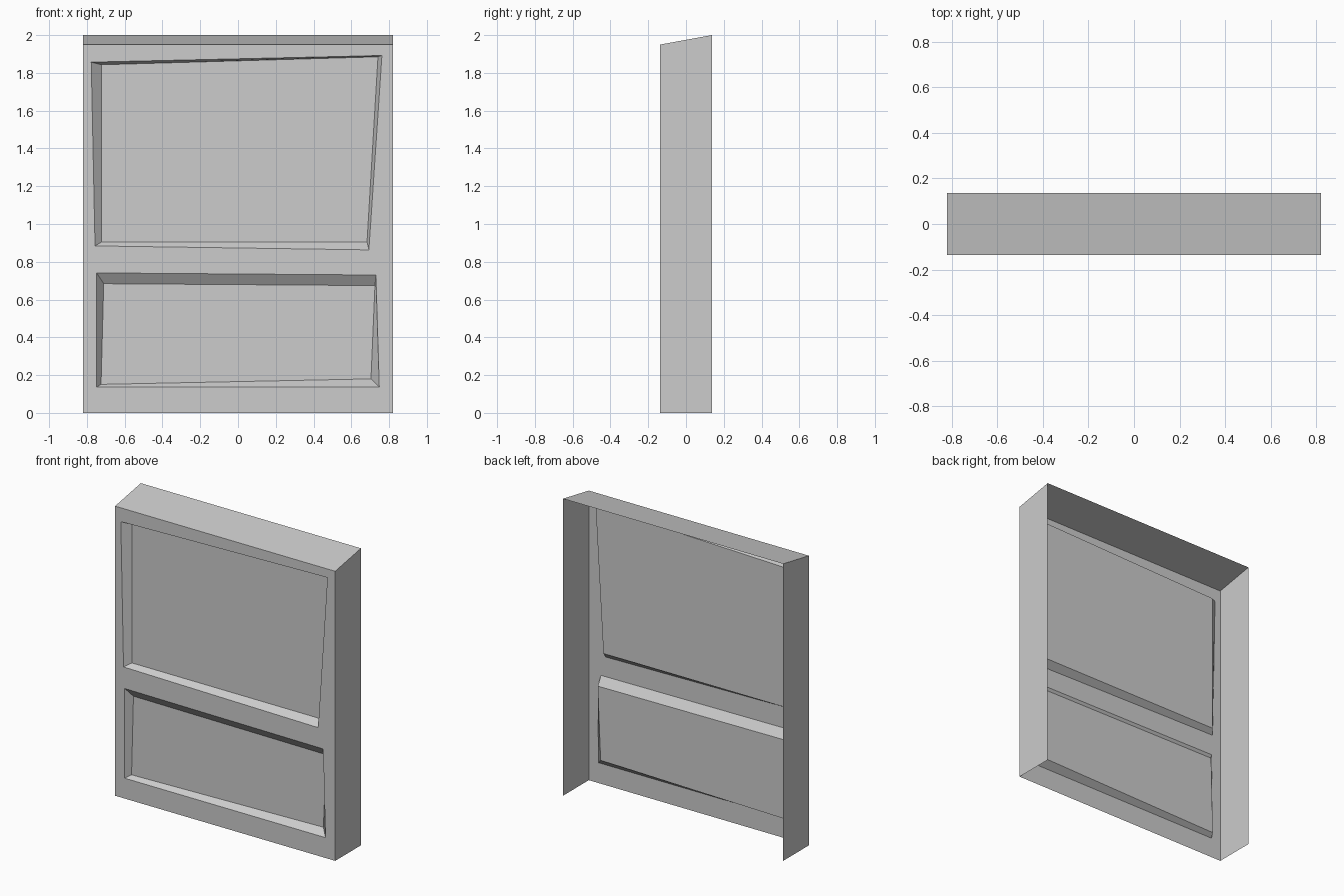
import bpy
import bmesh

cube = bpy.data.objects.get("Cube")
if cube:
    bpy.data.objects.remove(cube, do_unlink=True)

W, D = 0.82, 0.137          # half width, half depth
FRONT_TOP, BACK_TOP = 1.95, 2.0
RAIL = 0.8                  # seam height hidden in the rail between the panels
RECESS = 0.04

grey = bpy.data.materials.new("light_grey")
grey.use_nodes = True
colour = (0.604, 0.604, 0.604, 1)
grey.diffuse_color = colour
grey.node_tree.nodes["Principled BSDF"].inputs["Base Color"].default_value = colour


def finish(name, bm):
    mesh = bpy.data.meshes.new(name)
    bm.to_mesh(mesh)
    bm.free()
    mesh.materials.append(grey)
    obj = bpy.data.objects.new(name, mesh)
    bpy.context.collection.objects.link(obj)
    return obj


def recessed_panel(name, bottom, top, opening, pane):
    """Flat frame, sloping reveal and sunken pane; loops run counter-clockwise from lower left."""
    bm = bmesh.new()
    border = [(-W, bottom), (W, bottom), (W, top), (-W, top)]
    loops = [[bm.verts.new((x, y, z)) for x, z in points]
             for points, y in ((border, -D), (opening, -D), (pane, RECESS - D))]
    for outer, inner in zip(loops, loops[1:]):
        for i in range(4):
            j = (i + 1) % 4
            bm.faces.new((outer[i], outer[j], inner[j], inner[i]))
    bm.faces.new(loops[-1])
    return finish(name, bm)


# Large, slightly crooked upper panel
recessed_panel("upper_front_panel", RAIL, FRONT_TOP,
               [(-.757, .884), (.693, .863), (.762, 1.892), (-.777, 1.857)],
               [(-.722, .905), (.683, .905), (.741, 1.885), (-.722, 1.843)])

# Low lower panel
recessed_panel("lower_front_panel", 0, RAIL,
               [(-.748, .137), (.748, .137), (.73, .73), (-.748, .741)],
               [(-.725, .151), (.704, .18), (.725, .674), (-.711, .684)])

# Thin side walls and sloping top, open at the back and underneath
bm = bmesh.new()
section = [(-D, 0), (D, 0), (D, BACK_TOP), (-D, FRONT_TOP)]
left, right = [[bm.verts.new((x, y, z)) for y, z in section] for x in (W, -W)]
bm.faces.new(left)
bm.faces.new(right[::-1])
bm.faces.new((left[3], left[2], right[2], right[3]))
finish("side_walls_and_top", bm)
